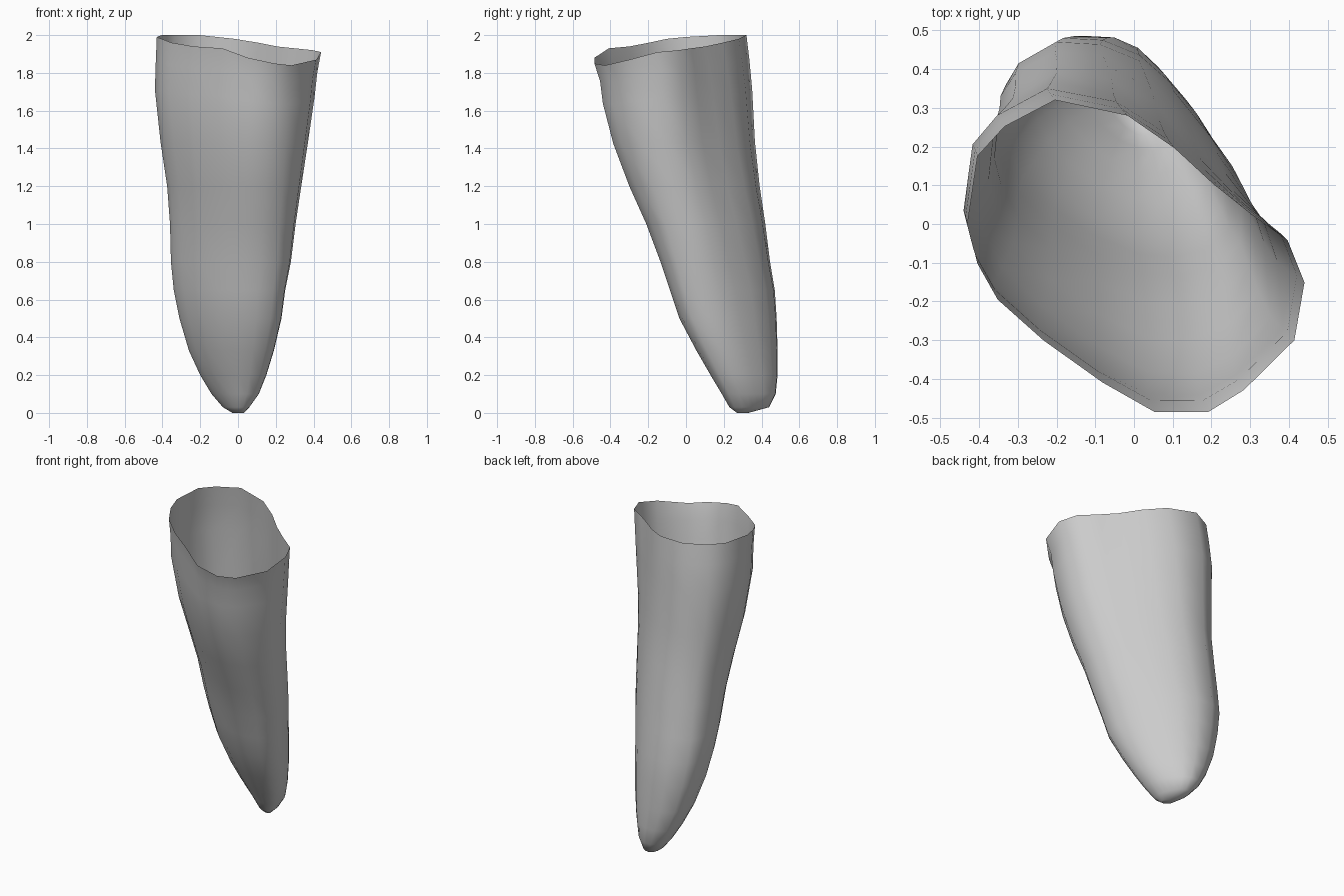
import bpy
import bmesh
import math

default = bpy.data.objects.get("Cube")
if default:
    bpy.data.objects.remove(default, do_unlink=True)

# Outline of the shell, in a box from -1 to 1: near the tip
low_outline = [(-1, .2), (-.97, .6), (-.86, .8), (-.53, 1), (-.15, .98), (.2, .83),
               (.5, .55), (.75, .24), (.92, -.04), (1, -.35), (.99, -.74), (.79, -.93),
               (.5, -1), (.2, -.97), (-.2, -.8), (-.55, -.55), (-.82, -.26), (-.95, 0)]
# The same at the rim, with the height of each rim point
rim_outline = [(-1, .2, 1.99), (-.94, .64, 2), (-.78, .83, 2), (-.48, 1, 2),
               (-.05, .9, 1.98), (.23, .69, 1.96), (.46, .46, 1.94), (.68, .27, 1.93),
               (.9, .1, 1.92), (1, -.17, 1.91), (.94, -.54, 1.87), (.64, -.86, 1.84),
               (.43, -1, 1.85), (.11, -1, 1.88), (-.2, -.81, 1.93), (-.55, -.54, 1.94),
               (-.82, -.28, 1.96), (-.94, -.05, 1.98)]
rim_height = 1.93

# Extent of each ring: height, x from, x to, y from, y to
levels = [(0, -.03, .03, .27, .33), (.03, -.08, .06, .23, .44), (.1, -.14, .11, .19, .475),
          (.2, -.2, .15, .13, .485), (.33, -.26, .19, .055, .485), (.5, -.31, .23, -.035, .48),
          (.65, -.34, .25, -.085, .47), (.8, -.355, .28, -.135, .445),
          (1, -.36, .305, -.21, .42), (1.2, -.375, .335, -.3, .39),
          (1.43, -.41, .37, -.385, .365), (1.68, -.44, .405, -.44, .35),
          (1.82, -.435, .42, -.455, .335), (rim_height, -.43, .44, -.485, .32)]


def blend(a, b, t):
    return a + (b - a) * t


def clamp(t):
    return max(0, min(1, t))


def make_ring(bm, level):
    """One closed ring, fitted to its extents; upper rings follow the wavy rim."""
    height, x0, x1, y0, y1 = level
    shape = clamp((height - .6) / 1.3)
    wave = clamp((height - 1.4) / (rim_height - 1.4))
    ring = []
    for (low_u, low_v), (rim_u, rim_v, rim_z) in zip(low_outline, rim_outline):
        u = blend(low_u, rim_u, shape)
        v = blend(low_v, rim_v, shape)
        x = blend(x0, x1, (u + 1) / 2)
        y = blend(y0, y1, (v + 1) / 2)
        ring.append(bm.verts.new((x, y, height + wave * (rim_z - rim_height))))
    return ring


# Open tapering shell with a closed tip
bm = bmesh.new()
rings = [make_ring(bm, level) for level in levels]
count = len(low_outline)
for lower, upper in zip(rings, rings[1:]):
    for i in range(count):
        j = (i + 1) % count
        bm.faces.new((lower[i], upper[i], upper[j], lower[j]))
bm.faces.new(rings[0])
bm.normal_update()

mesh = bpy.data.meshes.new("root_shell")
bm.to_mesh(mesh)
bm.free()
shell = bpy.data.objects.new("root_shell", mesh)
bpy.context.collection.objects.link(shell)

# Plain grey material
grey = bpy.data.materials.new("light_grey")
grey.use_nodes = True
colour = (.6, .6, .6, 1)
grey.diffuse_color = colour
grey.node_tree.nodes["Principled BSDF"].inputs["Base Color"].default_value = colour
mesh.materials.append(grey)

bpy.context.view_layer.objects.active = shell
shell.select_set(True)
bpy.ops.object.shade_smooth_by_angle(angle=math.radians(60))
